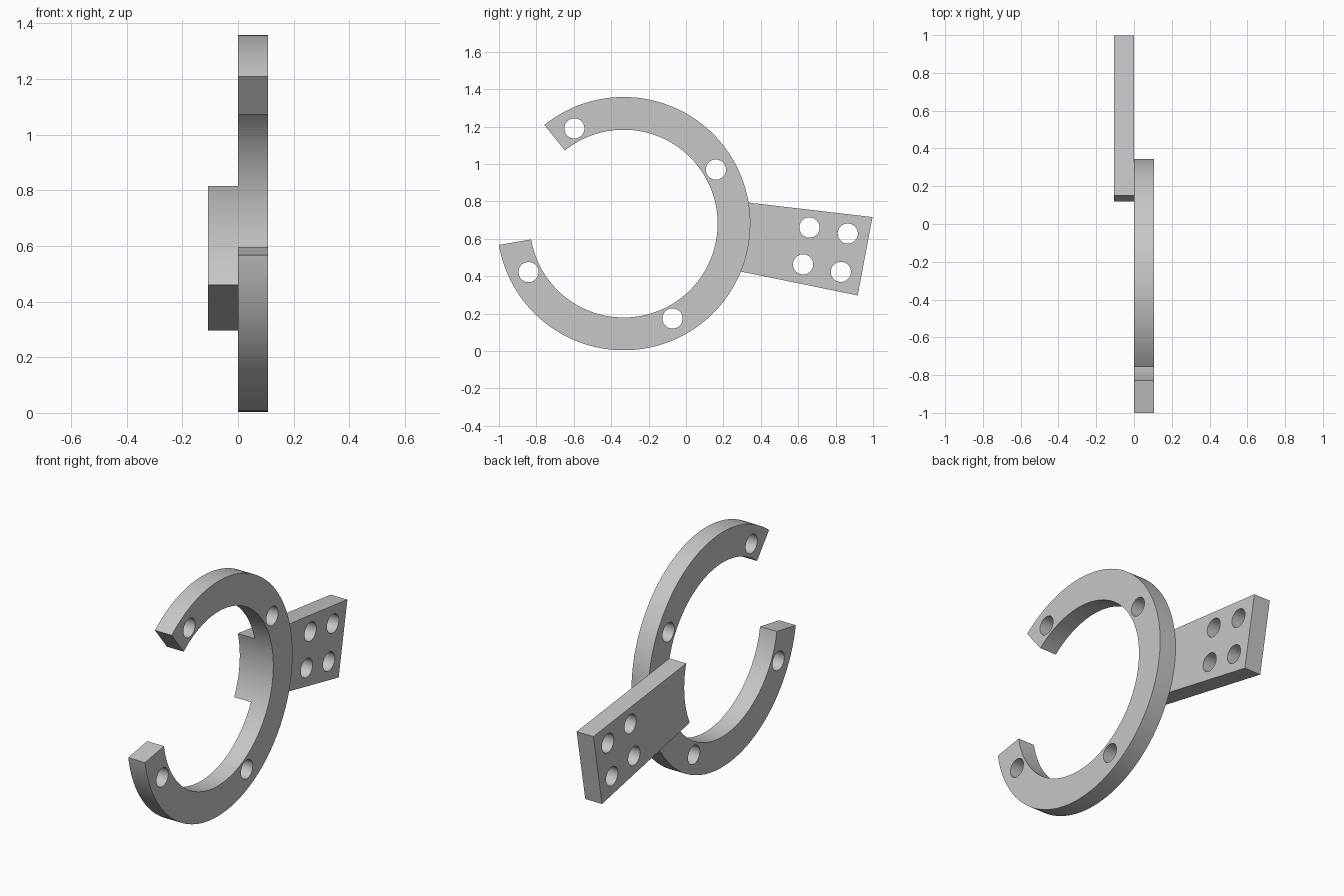
import bpy
import bmesh
from math import cos, sin, radians, atan2, tau

if "Cube" in bpy.data.objects:
    bpy.data.objects.remove(bpy.data.objects["Cube"], do_unlink=True)

CY, CZ = -0.333, 0.681          # ring centre
R_OUT, R_IN = 0.677, 0.502
THICK = 0.107
HOLE_R = 0.054

grey = bpy.data.materials.new("light grey")
grey.use_nodes = True
colour = (0.57, 0.57, 0.57, 1)
grey.diffuse_color = colour
grey.node_tree.nodes["Principled BSDF"].inputs["Base Color"].default_value = colour


def arc(cy, cz, r, start, end, steps):
    """Points on an arc in the y-z plane, angles in radians."""
    angles = [start + (end - start) * i / steps for i in range(steps + 1)]
    return [(cy + r * cos(a), cz + r * sin(a)) for a in angles]


def slab(name, outline, x0, x1):
    """Extrude a y-z outline from x0 to x1."""
    bm = bmesh.new()
    face = bm.faces.new([bm.verts.new((x0, y, z)) for y, z in outline])
    ext = bmesh.ops.extrude_face_region(bm, geom=[face])
    verts = [v for v in ext["geom"] if isinstance(v, bmesh.types.BMVert)]
    bmesh.ops.translate(bm, verts=verts, vec=(x1 - x0, 0, 0))
    bmesh.ops.recalc_face_normals(bm, faces=bm.faces)
    mesh = bpy.data.meshes.new(name)
    bm.to_mesh(mesh)
    bm.free()
    mesh.materials.append(grey)
    obj = bpy.data.objects.new(name, mesh)
    bpy.context.collection.objects.link(obj)
    return obj


def drill(obj, centres):
    """Cut round through-holes along x, then shade the curved walls smooth."""
    bpy.ops.object.select_all(action="DESELECT")
    bpy.context.view_layer.objects.active = obj
    obj.select_set(True)
    for y, z in centres:
        circle = arc(y, z, HOLE_R, 0, tau, 40)[:-1]
        cutter = slab("hole_cutter", circle, -0.2, 0.2)
        cutter.hide_render = True
        mod = obj.modifiers.new("hole", "BOOLEAN")
        mod.operation = "DIFFERENCE"
        mod.solver = "EXACT"
        mod.object = cutter
        bpy.ops.object.modifier_apply(modifier=mod.name)
        bpy.data.objects.remove(cutter, do_unlink=True)
    bpy.ops.object.shade_smooth_by_angle(angle=radians(30))


# Open ring
a0, a1 = radians(-170.3), radians(128.8)
outline = arc(CY, CZ, R_OUT, a0, a1, 120) + arc(CY, CZ, R_IN, a1, a0, 120)
ring = slab("open_ring", outline, 0, THICK)
drill(ring, [(-0.597, 1.19), (0.16, 0.97), (-0.072, 0.174), (-0.842, 0.422)])

# Tapered mounting plate, its inner end following the ring's bore
top, bottom = (0.151, 0.815), (0.119, 0.46)
start = atan2(top[1] - CZ, top[0] - CY)
end = atan2(bottom[1] - CZ, bottom[0] - CY)
outline = [(0.918, 0.297), (0.997, 0.716)] + arc(CY, CZ, R_IN, start, end, 20)
plate = slab("mounting_plate", outline, -THICK, 0)
drill(plate, [(0.66, 0.66), (0.865, 0.628), (0.626, 0.463), (0.828, 0.423)])
